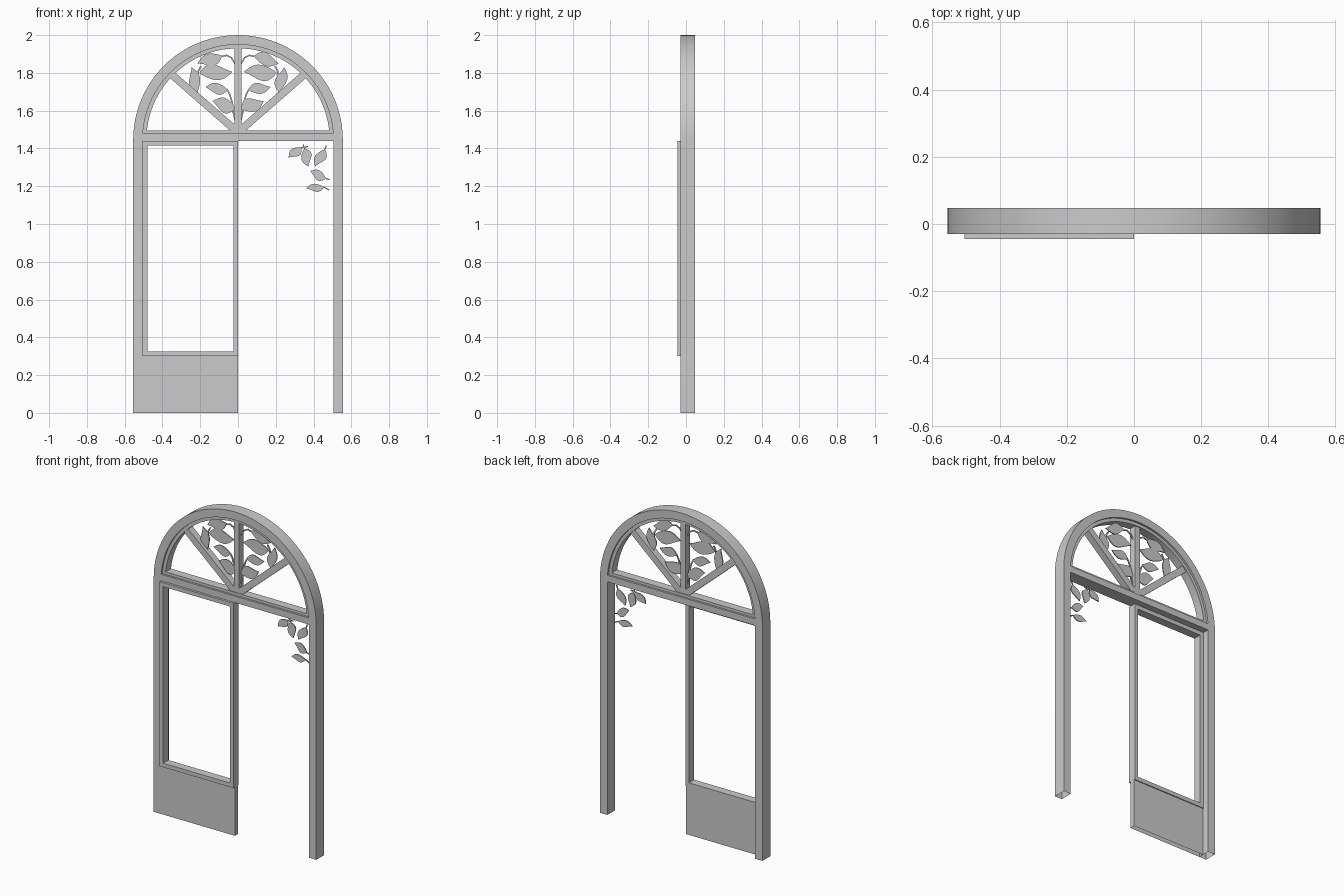
import bpy, bmesh, math
from mathutils import Vector

if "Cube" in bpy.data.objects:
    bpy.data.objects.remove(bpy.data.objects["Cube"])

SPRING, R_OUT, R_IN, R_BEAD = 1.445, 0.555, 0.505, 0.485


def strip(name, left, right, y0, y1, closed=False, caps=False, smooth=False):
    """Solid band between two matching (x, z) outlines, from depth y0 to y1."""
    bm = bmesh.new()
    ring = [[bm.verts.new((x, y, z)) for x, z in path]
            for path, y in ((left, y0), (right, y0), (right, y1), (left, y1))]
    n = len(left)
    for i in range(n if closed else n - 1):
        j = (i + 1) % n
        for k in range(4):
            a, b = ring[k], ring[(k + 1) % 4]
            bm.faces.new((a[i], a[j], b[j], b[i]))
    if caps:
        for i in (0, n - 1):
            bm.faces.new([r[i] for r in ring])
    bmesh.ops.remove_doubles(bm, verts=bm.verts[:], dist=1e-5)
    bmesh.ops.recalc_face_normals(bm, faces=bm.faces[:])
    me = bpy.data.meshes.new(name)
    bm.to_mesh(me)
    bm.free()
    ob = bpy.data.objects.new(name, me)
    bpy.context.collection.objects.link(ob)
    if smooth:
        bpy.ops.object.select_all(action='DESELECT')
        ob.select_set(True)
        bpy.context.view_layer.objects.active = ob
        bpy.ops.object.shade_smooth_by_angle(angle=math.radians(30))
    return ob


def arc(r, n=48):
    return [(-r * math.cos(math.pi * i / n), SPRING + r * math.sin(math.pi * i / n))
            for i in range(n + 1)]


def rect(x0, x1, z0, z1):
    return [(x0, z0), (x1, z0), (x1, z1), (x0, z1)]


def band(name, pts, width, y0, y1):
    """Bar or stem of constant width along a list of points."""
    v = [Vector(p) for p in pts]
    l, r = [], []
    for i, p in enumerate(v):
        d = (v[min(i + 1, len(v) - 1)] - v[max(i - 1, 0)]).normalized()
        s = Vector((-d.y, d.x)) * width / 2
        l.append(tuple(p + s))
        r.append(tuple(p - s))
    return strip(name, l, r, y0, y1, caps=True)


def leaf(name, base, tip, width):
    """Flat pointed leaf, widest nearer its base, with a slight bend."""
    b, t = Vector(base), Vector(tip)
    d = t - b
    s = Vector((-d.y, d.x)).normalized()
    l, r = [], []
    for i in range(13):
        u = i / 12
        w = width / 2 * abs(math.sin(math.pi * u ** 0.85)) if 0 < i < 12 else 0
        c = b + d * u + s * 0.08 * width * math.sin(2 * math.pi * u)
        l.append(tuple(c + s * w))
        r.append(tuple(c - s * w))
    return strip(name, l, r, 0.006, 0.012)


# Arched outer frame, open at the feet
strip("arch_frame", [(-R_OUT, 0)] + arc(R_OUT) + [(R_OUT, 0)],
      [(-R_IN, 0)] + arc(R_IN) + [(R_IN, 0)], -0.03, 0.047, smooth=True)

# Transom and the bead around the fanlight
band("transom", [(-R_IN, 1.46), (R_IN, 1.46)], 0.04, -0.03, 0.047)
strip("fanlight_bead", arc(R_IN), arc(R_BEAD), -0.018, 0.035, smooth=True)
band("fanlight_sill_bead", [(-R_IN, 1.487), (R_IN, 1.487)], 0.018, -0.018, 0.035)

# Fanlight bars
band("fanlight_mullion", [(0, 1.48), (0, SPRING + 0.495)], 0.036, -0.015, 0.03)
for sx in (-1, 1):
    band("fanlight_diagonal", [(0, 1.485), (sx * 0.352, 1.792)], 0.04, -0.014, 0.029)

# Side window sash and solid panel below
strip("window_sash", rect(-0.505, 0, 0.3, 1.44), rect(-0.48, -0.025, 0.325, 1.415),
      -0.044, 0.007, closed=True)
strip("lower_panel", [(-0.505, 0), (-0.505, 0.3)], [(0, 0), (0, 0.3)], -0.03, 0.001)

# Mirrored fanlight leaves (base, tip, width) and stems
fan_leaves = [((0.195, 1.835), (0.03, 1.80), 0.075),
              ((0.085, 1.89), (0.215, 1.85), 0.066),
              ((0.215, 1.70), (0.245, 1.83), 0.06),
              ((0.055, 1.71), (0.172, 1.725), 0.058),
              ((0.015, 1.61), (0.135, 1.65), 0.075)]
fan_stems = [[(0.01, 1.53), (0.025, 1.59), (0.03, 1.64), (0.045, 1.69), (0.06, 1.715)],
             [(0.01, 1.84), (0.035, 1.88), (0.06, 1.893), (0.095, 1.885)],
             [(0.195, 1.835), (0.21, 1.81), (0.215, 1.77), (0.217, 1.69), (0.205, 1.665)]]
fan_leaves[0] = ((0.205, 1.80), (0.03, 1.805), 0.082)
for sx in (-1, 1):
    for b, t, w in fan_leaves:
        leaf("fanlight_leaf", (sx * b[0], b[1]), (sx * t[0], t[1]), w)
    for pts in fan_stems:
        band("fanlight_stem", [(sx * x, z) for x, z in pts], 0.008, 0.006, 0.012)

# Corner leaves in the open doorway, each with a short stem
corner = [((0.335, 1.405), (0.268, 1.352), 0.05, (0.37, 1.41)),
          ((0.352, 1.40), (0.372, 1.305), 0.056, (0.345, 1.42)),
          ((0.46, 1.395), (0.408, 1.305), 0.054, (0.468, 1.415)),
          ((0.465, 1.24), (0.382, 1.28), 0.05, (0.485, 1.235)),
          ((0.455, 1.195), (0.36, 1.19), 0.042, (0.483, 1.18))]
for b, t, w, s in corner:
    leaf("corner_leaf", b, t, w)
    band("corner_stem", [b, s], 0.006, 0.006, 0.012)
